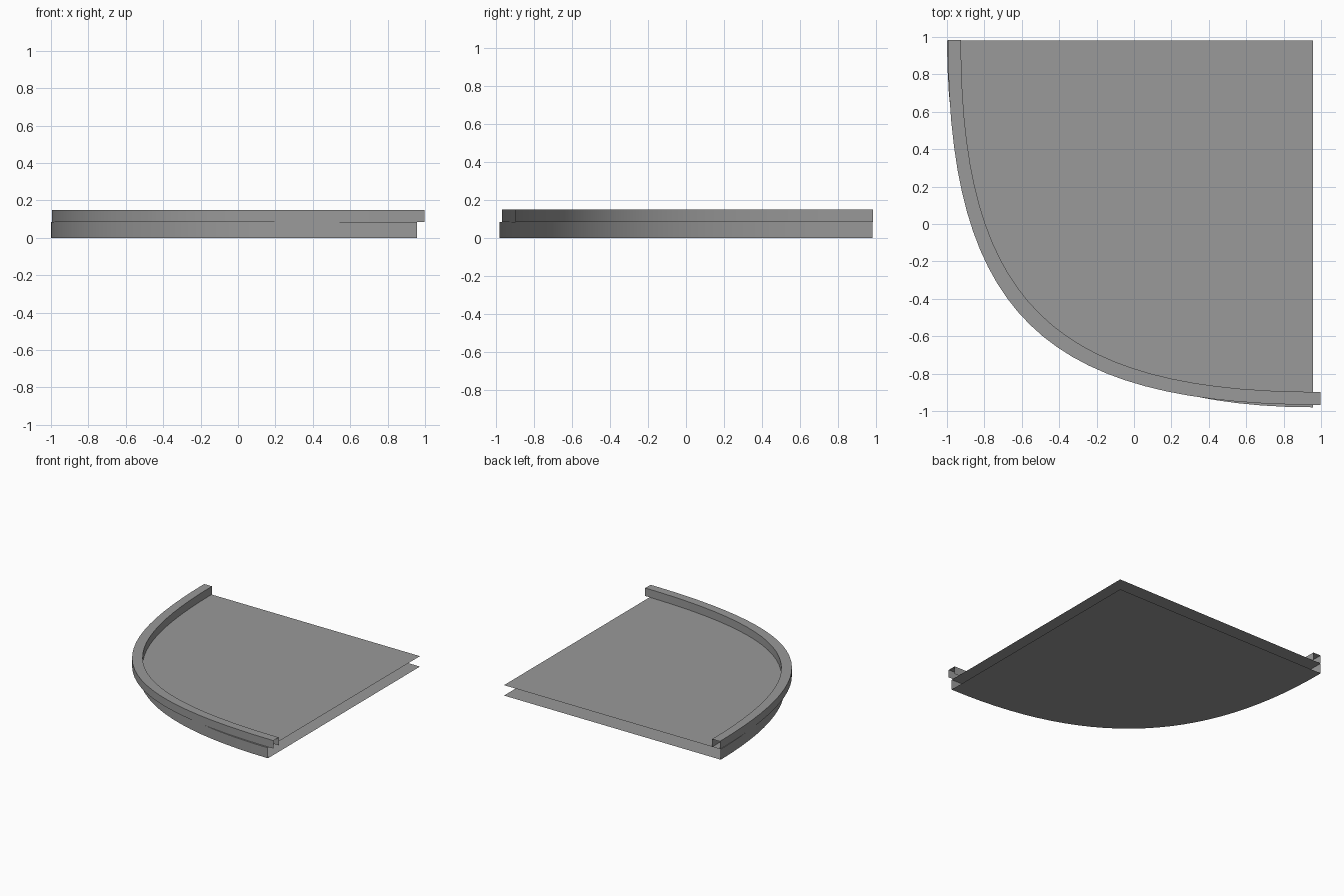
import bpy
import bmesh
import math
from mathutils import Vector
from mathutils.geometry import interpolate_bezier

if "Cube" in bpy.data.objects:
    bpy.data.objects.remove(bpy.data.objects["Cube"], do_unlink=True)

SEGMENTS = 28
DECK_Z, CURB_Z = 0.085, 0.15

grey = bpy.data.materials.new("concrete_grey")
grey.use_nodes = True
colour = (0.32, 0.32, 0.32, 1)
grey.diffuse_color = colour
grey.node_tree.nodes["Principled BSDF"].inputs["Base Color"].default_value = colour


def corner_curve(left, back, right, front, bulge):
    """Quarter curve from the back left end round to the front right end."""
    start, end = Vector((left, back, 0)), Vector((right, front, 0))
    h1 = Vector((left, back + (front - back) * bulge, 0))
    h2 = Vector((right + (left - right) * bulge, front, 0))
    return interpolate_bezier(start, h1, h2, end, SEGMENTS + 1)


def ring(bm, points, z):
    return [bm.verts.new((p.x, p.y, z)) for p in points]


def strip(bm, a, b):
    for i in range(len(a) - 1):
        bm.faces.new((a[i], a[i + 1], b[i + 1], b[i]))


def finish(name, bm):
    mesh = bpy.data.meshes.new(name)
    bm.to_mesh(mesh)
    bm.free()
    obj = bpy.data.objects.new(name, mesh)
    mesh.materials.append(grey)
    bpy.context.collection.objects.link(obj)
    bpy.ops.object.select_all(action="DESELECT")
    obj.select_set(True)
    bpy.context.view_layer.objects.active = obj
    bpy.ops.object.shade_smooth_by_angle(angle=math.radians(30))


# Corner slab: top, underside and curved edge, open along the straight sides
bm = bmesh.new()
edge = corner_curve(-1.0, 0.98, 0.957, -0.98, 0.677)
corner = [Vector((0.957, 0.98, 0))]
low = ring(bm, edge + corner, 0)
high = ring(bm, edge + corner, DECK_Z)
strip(bm, low[:-1], high[:-1])
bm.faces.new(high)
bm.faces.new(low[::-1])
finish("corner_slab", bm)

# Raised curb: outer wall, top and inner wall, open underneath and at its ends
bm = bmesh.new()
outer = corner_curve(-0.995, 0.985, 0.997, -0.967, 0.747)
inner = corner_curve(-0.925, 0.985, 0.997, -0.898, 0.745)
rows = [ring(bm, outer, DECK_Z), ring(bm, outer, CURB_Z),
        ring(bm, inner, CURB_Z), ring(bm, inner, DECK_Z)]
for a, b in zip(rows, rows[1:]):
    strip(bm, a, b)
finish("curb", bm)
